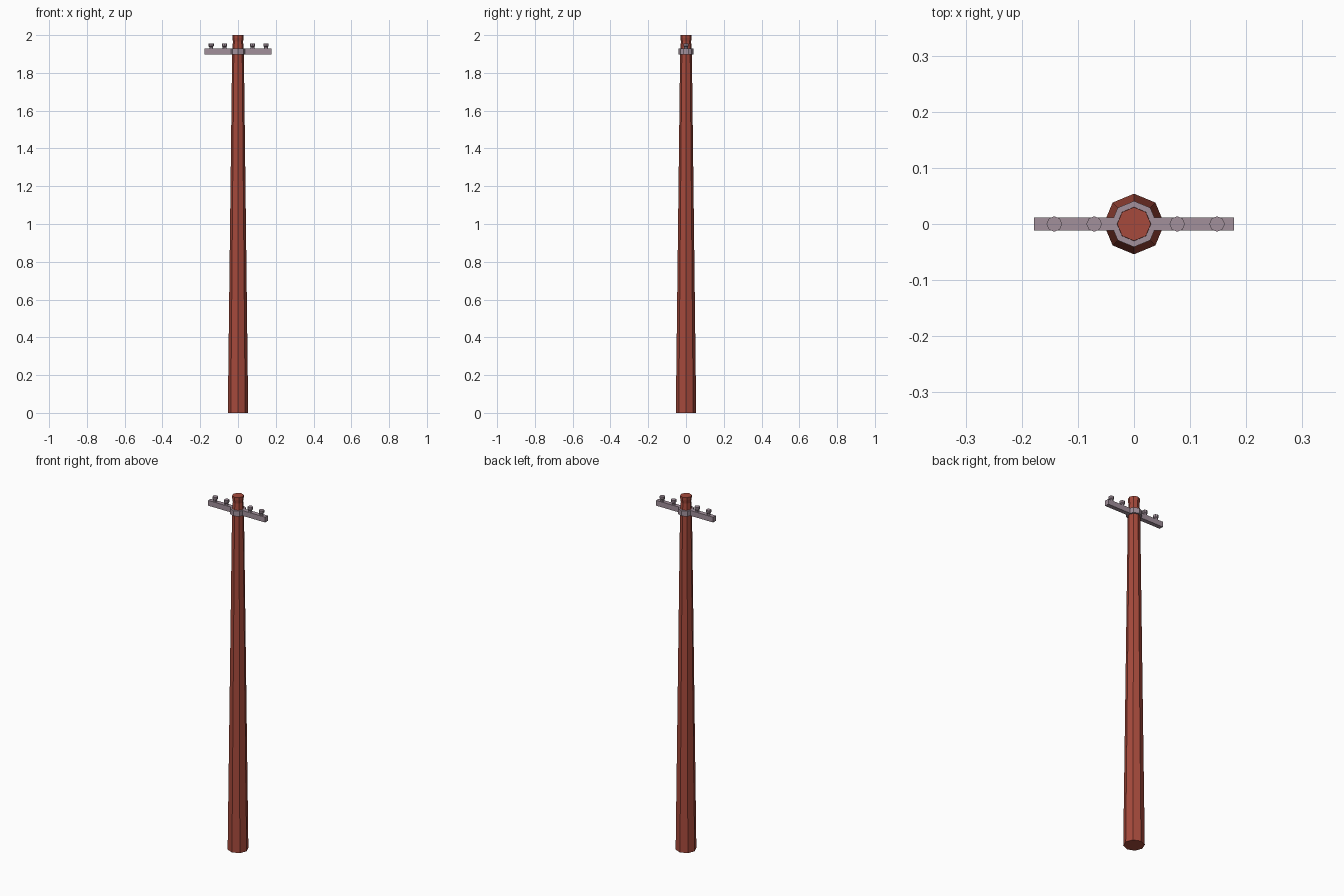
import bpy, bmesh, math

if "Cube" in bpy.data.objects:
    bpy.data.objects.remove(bpy.data.objects["Cube"])


def material(name, rgb):
    m = bpy.data.materials.new(name)
    m.diffuse_color = (*rgb, 1)
    m.use_nodes = True
    m.node_tree.nodes["Principled BSDF"].inputs["Base Color"].default_value = m.diffuse_color
    return m


wood = material("red_brown_wood", (0.38, 0.068, 0.045))
metal = material("mauve_grey", (0.36, 0.28, 0.33))


def finish(name, bm, mat):
    bmesh.ops.recalc_face_normals(bm, faces=bm.faces)
    me = bpy.data.meshes.new(name)
    bm.to_mesh(me)
    bm.free()
    me.materials.append(mat)
    ob = bpy.data.objects.new(name, me)
    bpy.context.collection.objects.link(ob)
    return ob


def lathe(name, profile, mat, x=0, sides=8):
    """Closed flat-sided solid from (radius, height) rings."""
    bm = bmesh.new()
    rings = [[bm.verts.new((x + r * math.cos(math.tau * i / sides),
                            r * math.sin(math.tau * i / sides), z))
              for i in range(sides)] for r, z in profile]
    for a, b in zip(rings, rings[1:]):
        for i in range(sides):
            j = (i + 1) % sides
            bm.faces.new((a[i], a[j], b[j], b[i]))
    bm.faces.new(rings[0])
    bm.faces.new(rings[-1])
    return finish(name, bm, mat)


# Tapered octagonal pole with a slightly flared top
lathe("pole", [(0.054, 0), (0.031, 1.92), (0.027, 1.965), (0.030, 1.985), (0.030, 2.0)], wood)

# Collar clamped round the pole
lathe("collar", [(0.041, 1.898), (0.041, 1.928)], metal)

# Cross arm
bm = bmesh.new()
bmesh.ops.create_cube(bm, size=1)
for v in bm.verts:
    v.co = (v.co.x * 0.356, v.co.y * 0.024, 1.913 + v.co.z * 0.030)
finish("cross_arm", bm, metal)

# Insulators: short stem with a wider cap
for n, x in enumerate((-0.142, -0.071, 0.077, 0.148)):
    lathe(f"insulator_{n + 1}",
          [(0.010, 1.926), (0.010, 1.938), (0.0138, 1.942), (0.0138, 1.956)], metal, x)
